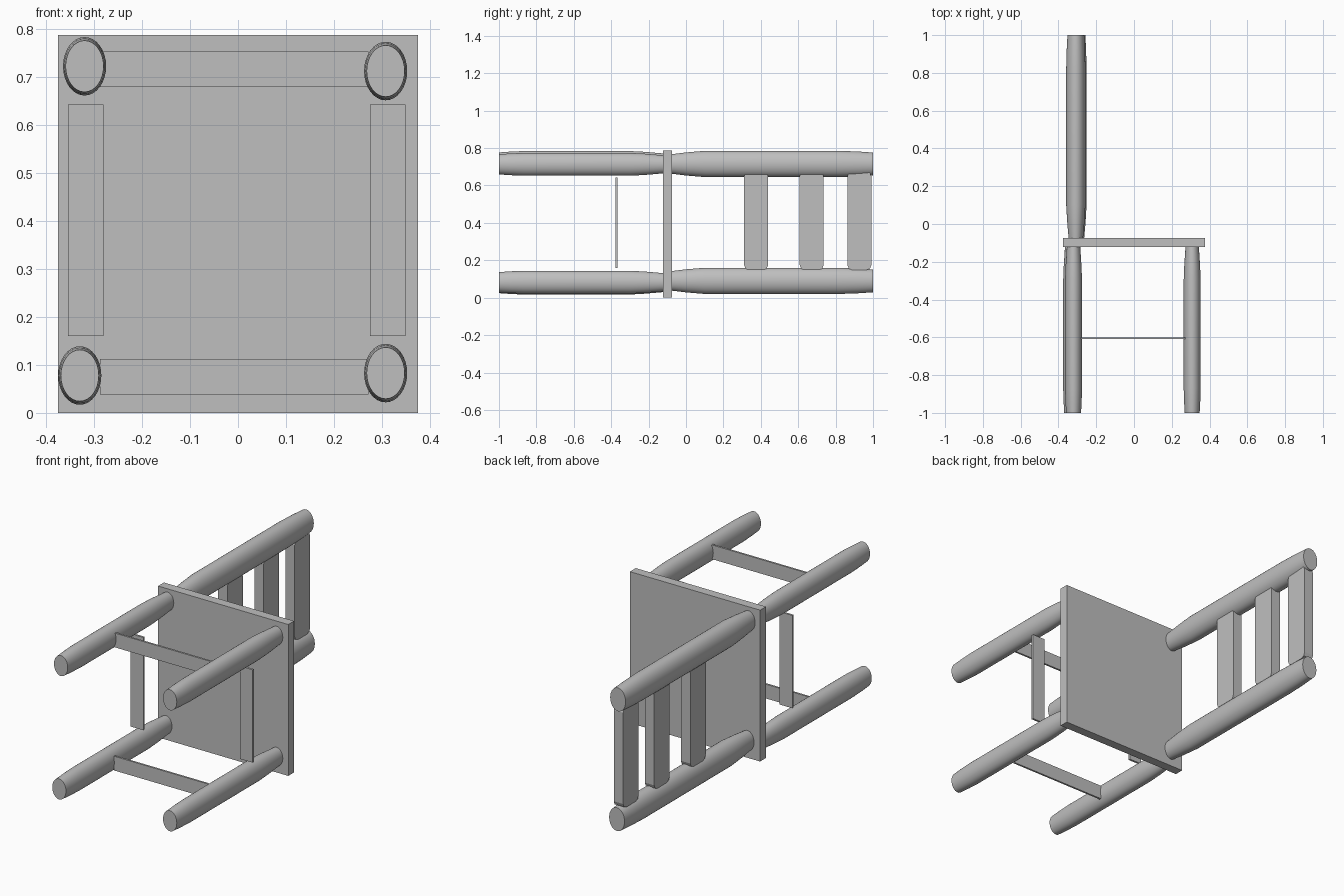
import bpy, bmesh, math
from mathutils import Vector

cube = bpy.data.objects.get("Cube")
if cube:
    bpy.data.objects.remove(cube, do_unlink=True)

grey = bpy.data.materials.new("plain grey")
grey.use_nodes = True
colour = (0.52, 0.52, 0.52, 1.0)
grey.diffuse_color = colour
grey.node_tree.nodes["Principled BSDF"].inputs["Base Color"].default_value = colour


def add_object(name, bm, smooth=False):
    bmesh.ops.recalc_face_normals(bm, faces=bm.faces)
    mesh = bpy.data.meshes.new(name)
    bm.to_mesh(mesh)
    bm.free()
    mesh.materials.append(grey)
    obj = bpy.data.objects.new(name, mesh)
    bpy.context.collection.objects.link(obj)
    if smooth:
        bpy.ops.object.select_all(action='DESELECT')
        bpy.context.view_layer.objects.active = obj
        obj.select_set(True)
        bpy.ops.object.shade_smooth_by_angle(angle=math.radians(35))
    return obj


def box(name, lo, hi, chamfer=0.0):
    """Box between two corners; chamfer cuts the edges that run along x."""
    bm = bmesh.new()
    bmesh.ops.create_cube(bm, size=1)
    lo, hi = Vector(lo), Vector(hi)
    for v in bm.verts:
        v.co = (lo + hi) / 2 + v.co * (hi - lo)
    if chamfer:
        edges = [e for e in bm.edges
                 if abs(e.verts[0].co.x - e.verts[1].co.x) > 1e-4]
        bmesh.ops.bevel(bm, geom=edges, offset=chamfer, segments=2,
                        profile=0.5, affect='EDGES')
    return add_object(name, bm)


def turned_rod(name, x, z, rx, rz, profile, sides=32):
    """Oval rod along y; profile holds (y, radius factor) pairs."""
    bm = bmesh.new()
    rings = []
    for y, f in profile:
        rings.append([bm.verts.new((x + rx * f * math.cos(a), y, z + rz * f * math.sin(a)))
                      for a in (2 * math.pi * i / sides for i in range(sides))])
    for r0, r1 in zip(rings, rings[1:]):
        for i in range(sides):
            j = (i + 1) % sides
            bm.faces.new((r0[i], r0[j], r1[j], r1[i]))
    bm.faces.new(rings[0])
    bm.faces.new(rings[-1])
    return add_object(name, bm, smooth=True)


# Seat panel
box("seat", (-0.375, -0.122, 0.0), (0.375, -0.074, 0.788))

# Four legs
leg_profile = [(-1.0, 0.88), (-0.94, 0.95), (-0.87, 1.0), (-0.30, 1.0),
               (-0.22, 0.93), (-0.115, 0.78)]
for name, x, z in [("back_upper_leg", -0.32, 0.723), ("back_lower_leg", -0.33, 0.078),
                   ("front_upper_leg", 0.308, 0.713), ("front_lower_leg", 0.308, 0.083)]:
    turned_rod(name, x, z, 0.045, 0.061, leg_profile)

# Two backrest posts
post_profile = [(-0.08, 0.74), (0.0, 0.88), (0.10, 1.0), (0.82, 1.0),
                (0.92, 0.95), (1.0, 0.87)]
for name, x, z in [("upper_back_post", -0.308, 0.715), ("lower_back_post", -0.302, 0.09)]:
    turned_rod(name, x, z, 0.051, 0.07, post_profile)

# Backrest slats
for i, y in enumerate((0.375, 0.672, 0.927)):
    box(f"back_slat_{i + 1}", (-0.332, y - 0.064, 0.148), (-0.278, y + 0.064, 0.675), 0.026)

# Thin stretchers along x between the legs
for name, z in [("upper_side_stretcher", 0.717), ("lower_side_stretcher", 0.075)]:
    box(name, (-0.288, -0.61, z - 0.037), (0.272, -0.60, z + 0.037))

# Thin stretchers along z between the legs
for name, x in [("back_stretcher", -0.318), ("front_stretcher", 0.312)]:
    box(name, (x - 0.037, -0.378, 0.16), (x + 0.037, -0.367, 0.643))
